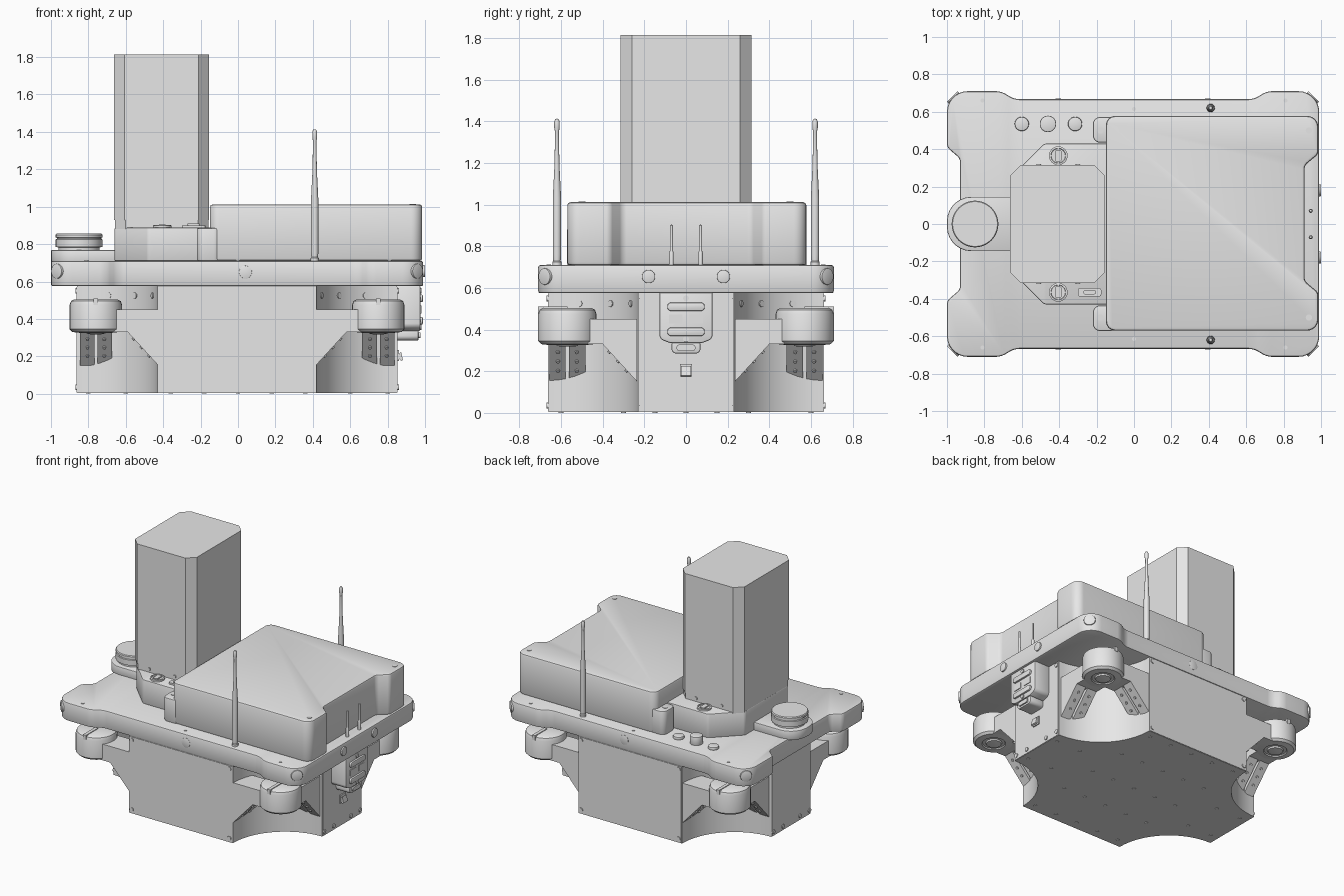
import bpy, bmesh, math, mathutils
from mathutils import Vector

if "Cube" in bpy.data.objects:
    bpy.data.objects.remove(bpy.data.objects["Cube"])

grey = bpy.data.materials.new("plain_grey")
grey.use_nodes = True
grey.diffuse_color = (0.8, 0.8, 0.8, 1)
grey.node_tree.nodes["Principled BSDF"].inputs["Base Color"].default_value = (0.8, 0.8, 0.8, 1)
CX = -0.005  # chassis centre


def finish(name, bm, bevel=0):
    bmesh.ops.recalc_face_normals(bm, faces=bm.faces)
    if bevel:
        sharp = [e for e in bm.edges if len(e.link_faces) == 2 and e.calc_face_angle() > 0.6]
        bmesh.ops.bevel(bm, geom=sharp, offset=bevel, segments=2, profile=0.5, affect='EDGES')
    mesh = bpy.data.meshes.new(name)
    bm.to_mesh(mesh)
    bm.free()
    mesh.materials.append(grey)
    ob = bpy.data.objects.new(name, mesh)
    bpy.context.scene.collection.objects.link(ob)
    bpy.ops.object.select_all(action='DESELECT')
    ob.select_set(True)
    bpy.context.view_layer.objects.active = ob
    bpy.ops.object.shade_smooth_by_angle(angle=math.radians(35))
    return ob


def rounded(points):
    """Outline with a fillet radius at each (u, v, r) corner."""
    out = []
    for i, (u, v, r) in enumerate(points):
        p = Vector((u, v, 0))
        a = (Vector((*points[i - 1][:2], 0)) - p).normalized()
        b = (Vector((*points[(i + 1) % len(points)][:2], 0)) - p).normalized()
        if r == 0:
            out.append((u, v))
            continue
        d = r / math.tan(a.angle(b) / 2)
        arc = mathutils.geometry.interpolate_bezier(p + a * d, p + a * d * 0.45, p + b * d * 0.45, p + b * d, 8)
        out += [(q.x, q.y) for q in arc]
    return out


def rect(u0, u1, v0, v1, r=0):
    return rounded([(u0, v0, r), (u1, v0, r), (u1, v1, r), (u0, v1, r)])


AXES = {'z': lambda u, v, w: (u, v, w), 'x': lambda u, v, w: (w, u, v), 'y': lambda u, v, w: (u, w, v)}


def add_prism(bm, outline, w0, w1, axis='z'):
    rings = [[bm.verts.new(AXES[axis](u, v, w)) for u, v in outline] for w in (w0, w1)]
    for ring in rings:
        bm.faces.new(ring)
    n = len(outline)
    for i in range(n):
        j = (i + 1) % n
        bm.faces.new((rings[0][i], rings[0][j], rings[1][j], rings[1][i]))


def prism(name, outline, w0, w1, axis='z', bevel=0):
    bm = bmesh.new()
    add_prism(bm, outline, w0, w1, axis)
    return finish(name, bm, bevel)


def cylinders(name, items, seg=16, bevel=0):
    """One object from (start, end, radius) rods."""
    bm = bmesh.new()
    for p0, p1, r in items:
        p0, p1 = Vector(p0), Vector(p1)
        m = mathutils.Matrix.Translation((p0 + p1) / 2) @ (p1 - p0).to_track_quat('Z', 'Y').to_matrix().to_4x4()
        bmesh.ops.create_cone(bm, cap_ends=True, segments=seg, radius1=r, radius2=r,
                              depth=(p1 - p0).length, matrix=m)
    return finish(name, bm, bevel)


def lathe(name, profile, x, y, seg=32):
    bm = bmesh.new()
    vs = [bm.verts.new((x + r, y, z)) for r, z in profile]
    es = [bm.edges.new(pair) for pair in zip(vs, vs[1:])]
    bmesh.ops.spin(bm, geom=vs + es, cent=(x, y, 0), axis=(0, 0, 1), angle=math.tau, steps=seg, use_duplicate=False)
    bmesh.ops.remove_doubles(bm, verts=bm.verts, dist=0.0005)
    return finish(name, bm)


# Lower chassis with concave corners
HX, HY, ARC = 0.855, 0.66, 0.43
outline = []
for sx, sy, start in ((1, 1, 270), (-1, 1, 0), (-1, -1, 90), (1, -1, 180)):
    for i in range(17):
        t = math.radians(start - i * 90 / 16)
        outline.append((CX + sx * HX + ARC * math.cos(t), sy * HY + ARC * math.sin(t)))
prism("chassis", outline, 0.004, 0.58)

# Side and end cover plates with screws
screws = []
for s in (-1, 1):
    prism("side_plate", rect(CX - 0.42, CX + 0.42, 0.006, 0.572), s * HY, s * (HY + 0.004), 'y')
    prism("end_plate", rect(-0.225, 0.225, 0.006, 0.572), CX + s * HX, CX + s * (HX + 0.004), 'x')
    for z in (0.035, 0.55):
        screws += [((CX + u, s * HY, z), (CX + u, s * (HY + 0.01), z), 0.015) for u in (-0.4, 0.4)]
        screws += [((CX + s * HX, v, z), (CX + s * (HX + 0.01), v, z), 0.015) for v in (-0.21, 0.21)]
    screws += [((CX + s * HX, v, 0.035), (CX + s * (HX + 0.01), v, 0.035), 0.015) for v in (-0.1, 0.1)]
cylinders("chassis_screws", screws)
under = [(x, y) for x in (-0.36, -0.18, 0, 0.18, 0.36) for y in (-0.6, -0.3, 0, 0.3, 0.6)]
under += [(x, y) for x in (-0.8, -0.6, 0.6, 0.8) for y in (-0.15, 0.15)]
cylinders("underside_screws", [((x, y, 0), (x, y, 0.006), 0.012) for x, y in under], 12)

# Corner bumpers with gusseted brackets
bolts, vents = [], []
for sx in (-1, 1):
    for sy in (-1, 1):
        mx, my = CX + sx * 0.755, sy * 0.57
        lathe("corner_wheel_housing", [(0, 0.318), (0.03, 0.318), (0.05, 0.322), (0.055, 0.332), (0.075, 0.332),
              (0.08, 0.325), (0.125, 0.33), (0.14, 0.345), (0.14, 0.475), (0.133, 0.495), (0.115, 0.505), (0, 0.505)], mx, my)
        prism("housing_cap_tab", rect(mx - 0.012, mx + 0.012, 0.475, 0.51), my, my + sy * 0.142, 'y')
        bm = bmesh.new()
        for axis, wall, mid, c, off, s, s2 in (('y', 0.42, my, mx, CX, sx, sy), ('x', 0.235, mx, my, 0, sy, sx)):
            edge = [(0, 0.15), (0.165, 0.33), (0.25, 0.33), (0.25, 0.45), (0, 0.45)]
            pts = [(off + s * (wall + u), z) for u, z in edge]
            block = [(off + s * (wall + u), z) for u, z in ((0, 0.33), (0.25, 0.33), (0.25, 0.45), (0, 0.45))]
            add_prism(bm, block, mid - 0.08, mid + 0.08, axis)
            for side in (-1, 1):
                add_prism(bm, pts, mid + side * 0.008, mid + side * 0.086, axis)
                for t in (0.3, 0.55, 0.8):
                    u, z, w = off + s * (wall + 0.165 * t), 0.15 + 0.18 * t, mid + side * 0.045
                    bolts.append((AXES[axis](u, z, w), AXES[axis](u + s * 0.006, z - 0.006, w), 0.009))
        finish("corner_bracket", bm)
        for deg in (20, 44, 67):
            d = Vector((-sx * math.cos(math.radians(deg)), -sy * math.sin(math.radians(deg)), 0))
            c = Vector((CX + sx * HX, sy * HY, 0.525))
            vents.append((c + d * (ARC - 0.006), c + d * (ARC + 0.01), 0.016))
cylinders("bracket_bolts", bolts, 10)
cylinders("corner_plugs", vents)

# Deck with bulged corners and a recess under the scanner
half = [(0.99, -0.71, 0.11), (0.99, 0.71, 0.11)]
deck = half + [(0.71, 0.71, 0.1), (0.64, 0.667, 0.1), (-0.64, 0.667, 0.1), (-0.71, 0.71, 0.1),
               (-1, 0.71, 0.11), (-1, 0.41, 0.04), (-0.93, 0.35, 0.04)]
deck += [(u, -v, r) for u, v, r in reversed(deck[2:])]
prism("deck", rounded(deck), 0.575, 0.71, bevel=0.01)
markers, deck_screws = [], []
for sy in (-1, 1):
    for sx in (-1, 1):
        c = Vector((CX + sx * 0.885, sy * 0.6, 0.655))
        d = Vector((sx, sy, 0)).normalized()
        markers.append((c + d * 0.09, c + d * 0.116, 0.04))
        deck_screws.append(((sx * 0.81, sy * 0.66, 0.7), (sx * 0.81, sy * 0.66, 0.714), 0.011))
    markers.append(((0.04, sy * 0.66, 0.65), (0.04, sy * 0.669, 0.65), 0.035))
    markers.append(((0.98, sy * 0.18, 0.655), (1.0, sy * 0.18, 0.655), 0.032))
    deck_screws.append(((0, sy * 0.615, 0.7), (0, sy * 0.615, 0.714), 0.011))
cylinders("deck_side_sensors", markers, 24, 0.003)
cylinders("deck_screws", deck_screws)

# Main cover with end recess and two lower mounting tabs
cover = [(-0.15, -0.57, 0.05), (0.985, -0.57, 0.06), (0.985, -0.365, 0.035), (0.912, -0.305, 0.04)]
cover += [(u, -v + 0.008, r) for u, v, r in reversed(cover)]
prism("main_cover", rounded(cover), 0.71, 1.012, bevel=0.014)
cover_screws = []
for s in (-1, 1):
    prism("cover_tab", rect(-0.22, -0.09, *sorted((s * 0.435, s * 0.572)), 0.04), 0.71, 0.885, bevel=0.008)
    cover_screws += [((x, s * 0.5, z - 0.01), (x, s * 0.5, z + 0.003), 0.017) for x, z in ((-0.18, 0.885), (0.935, 1.012))]
cylinders("cover_screws", cover_screws)

# Tower and its riser
riser = [(-0.1, -0.43, 0), (-0.48, -0.43, 0.03), (-0.66, -0.25, 0.03)]
riser += [(u, -v, r) for u, v, r in reversed(riser)]
prism("tower_riser", rounded(riser), 0.71, 0.888, bevel=0.006)


def tower_outline(g):
    x0, x1, y, c = -0.662 + g, -0.155 - g, 0.315 - g, 0.056
    return [(x0 + c, -y), (x1 - c, -y), (x1, c - y), (x1, y - c), (x1 - c, y), (x0 + c, y), (x0, y - c), (x0, c - y)]


prism("tower_base", tower_outline(0.004), 0.88, 0.93)
prism("tower", tower_outline(0), 0.93, 1.815)
cylinders("tower_base_screws", [((x, s * 0.3, 0.912), (x, s * 0.318, 0.912), 0.012)
                                for x in (-0.51, -0.3) for s in (-1, 1)])
for s in (-1, 1):
    lathe("riser_port", [(0, 0.895), (0.038, 0.895), (0.04, 0.902), (0.05, 0.9), (0.05, 0.885)], -0.405, s * 0.365, 24)
    prism("port_key", rect(-0.422, -0.388, s * 0.365 - 0.03, s * 0.365 + 0.03, 0.008), 0.89, 0.904)
prism("riser_connector", rect(-0.3, -0.175, -0.388, -0.342, 0.012), 0.885, 0.9)
prism("connector_plug", rect(-0.27, -0.205, -0.377, -0.353, 0.01), 0.89, 0.91)

# Scanner at the end of the deck
prism("scanner_base", rounded([(-1, -0.145, 0.13), (-0.6, -0.145, 0), (-0.6, 0.145, 0), (-1, 0.145, 0.13)]), 0.70, 0.768, bevel=0.006)
lathe("scanner", [(0.11, 0.76), (0.11, 0.782), (0.125, 0.785), (0.125, 0.825), (0.119, 0.828), (0.119, 0.833),
                  (0.125, 0.836), (0.125, 0.85), (0.12, 0.856), (0, 0.856)], -0.85, 0, 40)

# Deck buttons
for x, r, h in ((-0.6, 0.038, 0.02), (-0.46, 0.044, 0.06), (-0.315, 0.038, 0.02)):
    cylinders("deck_button", [((x, 0.535, 0.705), (x, 0.535, 0.71 + h), r)], 28, 0.006)

# Aerials
for s in (-1, 1):
    lathe("tall_aerial", [(0, 0.7), (0.022, 0.7), (0.022, 0.725), (0.018, 0.73), (0.02, 0.76), (0.02, 1.03), (0.012, 1.19),
                          (0.009, 1.35), (0.013, 1.37), (0.013, 1.4), (0.008, 1.412), (0, 1.414)], 0.41, s * 0.62, 16)
    lathe("short_aerial", [(0, 0.7), (0.011, 0.7), (0.011, 0.77), (0.007, 0.78), (0.007, 0.9), (0, 0.905)], 0.945, s * 0.07, 12)

# End control panel with handles, sockets and latch
panel = [(-0.128, 0.58, 0), (-0.128, 0.355, 0.03), (-0.075, 0.335, 0.02)]
panel += [(-u, v, r) for u, v, r in reversed(panel)]
prism("control_panel", rounded(panel), 0.84, 0.975, 'x', 0.008)
prism("panel_lower_block", rect(-0.07, 0.07, 0.285, 0.35, 0.025), 0.84, 0.965, 'x', 0.006)
for z in (0.39, 0.51):
    prism("panel_handle", rect(-0.09, 0.09, z - 0.02, z + 0.02, 0.018), 0.97, 0.988, 'x', 0.005)
for y in (-0.05, 0.05):
    prism("panel_socket", rect(y - 0.032, y + 0.032, 0.43, 0.472), 0.97, 0.98, 'x')
prism("panel_connector", rect(-0.045, 0.045, 0.298, 0.328, 0.012), 0.96, 0.975, 'x')
cylinders("panel_screws", [((0.96, 0, z), (0.982, 0, z), 0.014) for z in (0.355, 0.55)])
prism("network_socket", rect(-0.03, 0.03, 0.175, 0.235), 0.84, 0.862, 'x')
prism("socket_latch", [(0.85, 0.2), (0.872, 0.225), (0.882, 0.18), (0.872, 0.175)], -0.025, 0.025, 'y')
